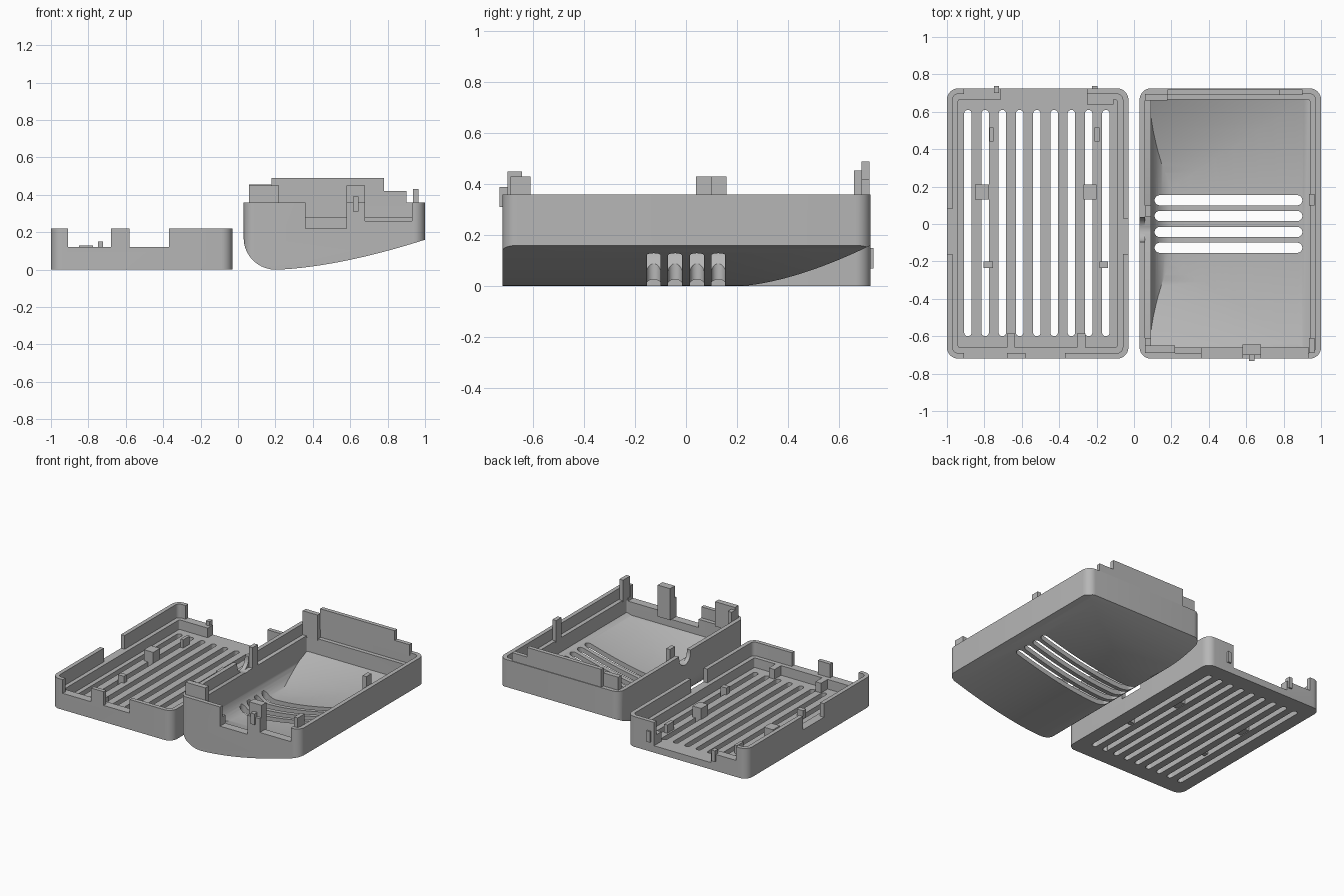
import bpy, bmesh, math
from mathutils import Vector

cube = bpy.data.objects.get("Cube")
if cube:
    bpy.data.objects.remove(cube, do_unlink=True)

grey = bpy.data.materials.new("plastic grey")
grey.use_nodes = True
colour = (0.47, 0.47, 0.47, 1)
grey.diffuse_color = colour
grey.node_tree.nodes["Principled BSDF"].inputs["Base Color"].default_value = colour


def prism(name, pts, axis, lo, hi):
    """Extrude a 2D outline along the named axis."""
    place = {"x": lambda a, b, t: (t, a, b), "y": lambda a, b, t: (a, t, b),
             "z": lambda a, b, t: (a, b, t)}[axis]
    bm = bmesh.new()
    face = bm.faces.new([bm.verts.new(place(a, b, lo)) for a, b in pts])
    out = bmesh.ops.extrude_face_region(bm, geom=[face])["geom"]
    moved = [v for v in out if isinstance(v, bmesh.types.BMVert)]
    bmesh.ops.translate(bm, verts=moved, vec=Vector(place(0, 0, hi - lo)))
    bmesh.ops.recalc_face_normals(bm, faces=bm.faces)
    mesh = bpy.data.meshes.new(name)
    bm.to_mesh(mesh)
    bm.free()
    mesh.materials.append(grey)
    ob = bpy.data.objects.new(name, mesh)
    bpy.context.collection.objects.link(ob)
    return ob


def rounded(name, x0, x1, y0, y1, z0, z1, r, steps=8):
    pts = []
    corners = [(x1 - r, y1 - r), (x0 + r, y1 - r), (x0 + r, y0 + r), (x1 - r, y0 + r)]
    for i, (cx, cy) in enumerate(corners):
        for k in range(steps + 1):
            a = (i + k / steps) * math.pi / 2
            p = (cx + r * math.cos(a), cy + r * math.sin(a))
            if not pts or (Vector(p) - Vector(pts[-1])).length > 1e-4:
                pts.append(p)
    if (Vector(pts[0]) - Vector(pts[-1])).length < 1e-4:
        pts.pop()
    return prism(name, pts, "z", z0, z1)


def box(name, x0, x1, y0, y1, z0, z1):
    return prism(name, [(x0, y0), (x1, y0), (x1, y1), (x0, y1)], "z", z0, z1)


def combine(target, tool, operation="DIFFERENCE"):
    mod = target.modifiers.new("cut", "BOOLEAN")
    mod.operation, mod.solver, mod.object = operation, "EXACT", tool
    bpy.context.view_layer.objects.active = target
    bpy.ops.object.modifier_apply(modifier=mod.name)
    bpy.data.objects.remove(tool, do_unlink=True)


def smooth(ob):
    bpy.ops.object.select_all(action="DESELECT")
    ob.select_set(True)
    bpy.context.view_layer.objects.active = ob
    bpy.ops.object.shade_smooth_by_angle(angle=math.radians(30))


Y0, Y1, LIP, WALL = -0.72, 0.725, 0.03, 0.06


def inset(name, x0, x1, d, z0, z1, r):
    return rounded(name, x0 + d, x1 - d, Y0 + d, Y1 - d, z0, z1, r)


# ---- slotted base tray: floor, ledge and thin lip ----
TX0, TX1, FLOOR, LEDGE = -1.0, -0.03, 0.05, 0.12
tray = inset("base_tray", TX0, TX1, 0, 0, 0.22, 0.06)
combine(tray, inset("c", TX0, TX1, LIP, LEDGE, 1, 0.03))
combine(tray, inset("c", TX0, TX1, WALL, FLOOR, 1, 0.01))
for i in range(9):
    cx = -0.888 + i * 0.0922
    combine(tray, rounded("c", cx - 0.02, cx + 0.02, -0.6, 0.61, -1, 1, 0.02))

# notches in the tray walls: x range, y range, bottom
for x0, x1, y0, y1, z in [(-0.91, -0.68, -0.8, -0.65, LEDGE), (-0.58, -0.37, -0.8, -0.65, LEDGE),
                          (-0.91, -0.70, 0.65, 0.8, LEDGE), (-0.71, -0.25, 0.6, 0.8, FLOOR),
                          (-1.1, -0.93, -0.16, 0.08, LEDGE), (-0.1, 0.01, -0.16, 0.03, LEDGE)]:
    combine(tray, box("c", x0, x1, y0, y1, z, 1))
smooth(tray)

# supports standing on the tray floor
for name, x0, x1, y0, y1, top in [
        ("block_right", -0.85, -0.775, 0.13, 0.21, 0.13), ("block_left", -0.27, -0.2, 0.13, 0.21, 0.13),
        ("peg_right", -0.805, -0.755, -0.235, -0.2, 0.1), ("peg_left", -0.185, -0.14, -0.235, -0.2, 0.1),
        ("rib_right", -0.772, -0.75, 0.44, 0.515, 0.11), ("rib_left", -0.21, -0.185, 0.44, 0.515, 0.11),
        ("front_rib_right", -0.68, -0.635, -0.69, -0.585, 0.12),
        ("front_rib_left", -0.305, -0.26, -0.69, -0.585, 0.12),
        ("back_stop", -0.25, -0.11, 0.64, 0.67, 0.12)]:
    box("tray_" + name, x0, x1, y0, y1, 0.005, top)

# snap nubs on the back of the tray
for side, cx in [("right", -0.735), ("left", -0.21)]:
    box("tray_snap_" + side, cx - 0.014, cx + 0.014, 0.70, 0.737, 0.07, 0.15)

# ---- curved cover: sloping shell cut from two crossing profiles ----
CX0, CX1, RIM, STEP = 0.03, 1.0, 0.36, 0.28


def rise(y):
    return 0.16 * (max(0, abs(y) - 0.2) / 0.525) ** 1.6


def belly(x):
    """Underside height across the cover."""
    if x < 0.2:
        t = (0.2 - x) / 0.17
        return 0.17 * (1 - math.sqrt(max(0, 1 - t * t)))
    return 0.16 * ((x - 0.2) / 0.8) ** 1.6


N = 24
round_xs = [0.2 - 0.17 * math.cos(i * math.pi / 20) for i in range(10)]
slope_xs = [0.2 + 0.8 * i / N for i in range(N + 1)]
cover = inset("curved_cover", CX0, CX1, 0, -0.01, RIM, 0.06)
outer = [(x, belly(x)) for x in round_xs + slope_xs]
combine(cover, prism("c", outer + [(1.05, 0.17), (1.05, 1), (0.03, 1)], "y", -1, 1), "INTERSECT")
ys = [Y1 * i / N for i in range(N + 1)]
back = [(-1, 0)] + [(y, rise(y)) for y in ys if y > 0.2]
combine(cover, prism("c", back + [(0.8, 0.18), (0.8, 1), (-1, 1)], "x", -0.5, 1.5), "INTERSECT")

# hollow with a funnel-shaped floor
T = 0.035
hollow = inset("c", CX0, CX1, WALL, 0.01, 1, 0.01)
inner = [(0.2 + (x - 0.2) * 0.7, belly(x) * 0.9 + T) for x in round_xs]
inner += [(x, belly(x) + T) for x in slope_xs]
combine(hollow, prism("c", inner + [(1.0, 1.1), (0.081, 1.1)], "y", -1, 1), "INTERSECT")
bowl = [(y, rise(y) + T) for y in [-v for v in reversed(ys)] + ys[1:]]
combine(hollow, prism("c", bowl + [(Y1, 1.2), (-Y1, 1.2)], "x", -0.5, 1.5), "INTERSECT")
combine(cover, hollow)
combine(cover, inset("c", CX0, CX1, LIP, STEP, 1, 0.03))

# vent slots
for cy in (-0.127, -0.043, 0.043, 0.127):
    combine(cover, rounded("c", 0.11, 0.9, cy - 0.027, cy + 0.027, -1, 0.25, 0.027))

# front openings and the round cable notch
combine(cover, box("c", 0.36, 0.93, -0.8, -0.655, 0.26, 1))
combine(cover, box("c", 0.36, 0.58, -0.8, -0.655, 0.22, 1))
arc = [(-0.03 + 0.065 * math.cos(a), 0.34 + 0.065 * math.sin(a))
       for a in [math.pi * (1 + i / 12) for i in range(13)]]
combine(cover, prism("c", arc + [(0.035, 1), (-0.095, 1)], "x", -0.01, 0.1))
smooth(cover)

# locating tabs on the cover rim
for name, x0, x1, y0, y1, z0, z1 in [
        ("back_tab", 0.18, 0.78, 0.69, 0.72, 0.34, 0.49),
        ("back_tab_end", 0.78, 0.9, 0.69, 0.72, 0.34, 0.42),
        ("back_corner_tab", 0.06, 0.18, 0.66, 0.695, 0.27, 0.455),
        ("front_corner_tab", 0.06, 0.22, -0.69, -0.65, 0.27, 0.45),
        ("front_corner_return", 0.06, 0.09, -0.66, -0.61, 0.27, 0.43),
        ("outer_corner_tab", 0.935, 0.965, -0.69, -0.61, 0.27, 0.43),
        ("outer_side_tab", 0.935, 0.965, 0.1, 0.16, 0.27, 0.43),
        ("inner_side_tab", 0.06, 0.09, 0.04, 0.1, 0.27, 0.43),
        ("front_post", 0.58, 0.68, -0.70, -0.645, 0.22, 0.45),
        ("front_post_base", 0.58, 0.68, -0.72, -0.69, 0.22, 0.36),
        ("front_snap", 0.615, 0.645, -0.733, -0.69, 0.31, 0.39)]:
    box("cover_" + name, x0, x1, y0, y1, z0, z1)
